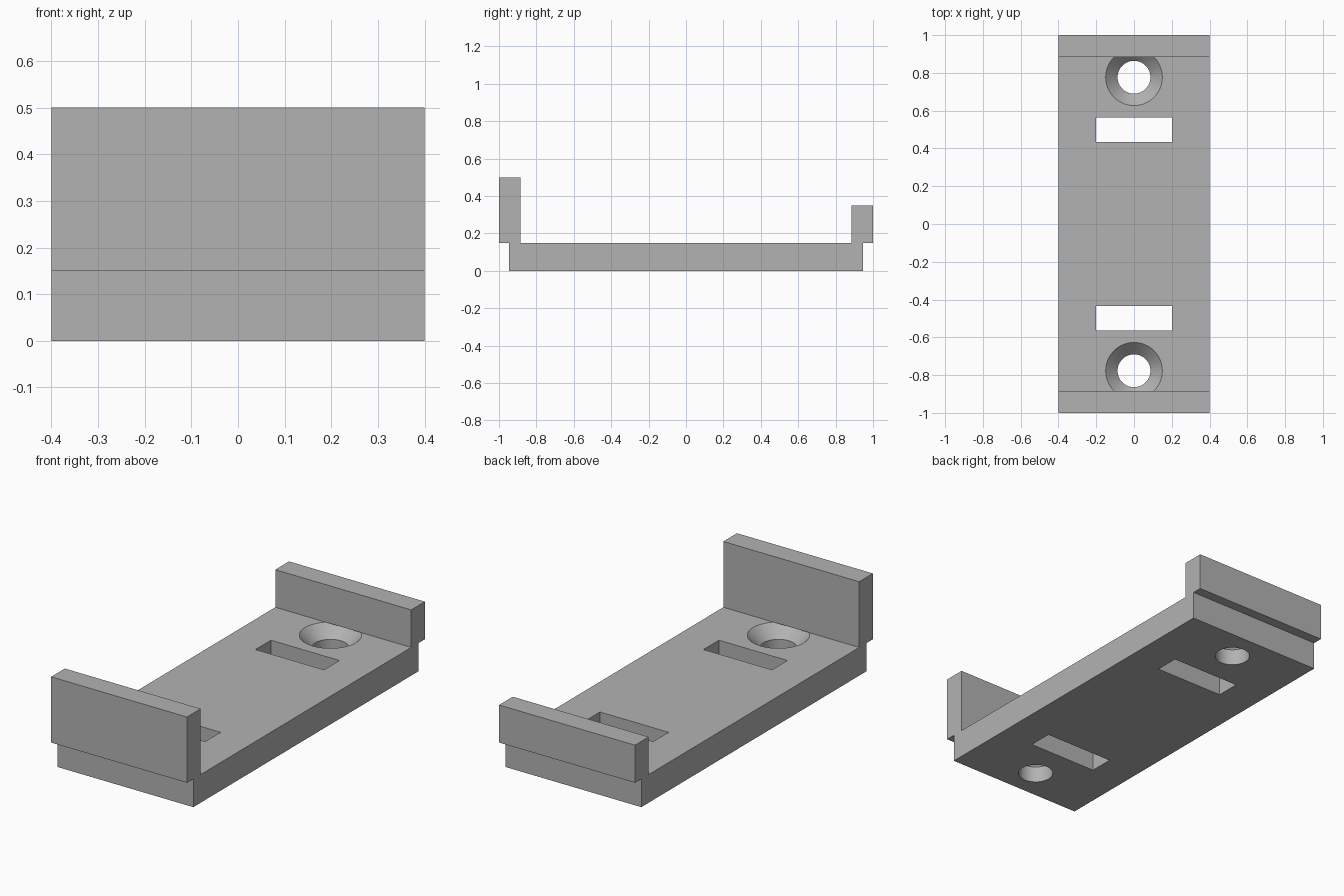
import bpy, bmesh, math
from mathutils import Matrix

cube = bpy.data.objects.get("Cube")
if cube:
    bpy.data.objects.remove(cube, do_unlink=True)

grey = bpy.data.materials.new("plain grey")
grey.use_nodes = True
colour = (0.45, 0.45, 0.45, 1)
grey.diffuse_color = colour
grey.node_tree.nodes["Principled BSDF"].inputs["Base Color"].default_value = colour

BASE_TOP = 0.15
HALF_WIDTH = 0.4


def add_object(name, bm):
    bmesh.ops.recalc_face_normals(bm, faces=bm.faces)
    mesh = bpy.data.meshes.new(name)
    bm.to_mesh(mesh)
    bm.free()
    mesh.materials.append(grey)
    obj = bpy.data.objects.new(name, mesh)
    bpy.context.collection.objects.link(obj)
    return obj


def box(name, half_x, y0, y1, z0, z1):
    bm = bmesh.new()
    place = Matrix.Translation((0, (y0 + y1) / 2, (z0 + z1) / 2))
    size = Matrix.Diagonal((2 * half_x, y1 - y0, z1 - z0, 1))
    bmesh.ops.create_cube(bm, size=1, matrix=place @ size)
    return add_object(name, bm)


def lathe(name, y, profile, sides=64):
    bm = bmesh.new()
    rings = [[bm.verts.new((r * math.cos(math.tau * i / sides),
                            y + r * math.sin(math.tau * i / sides), z))
              for i in range(sides)] for r, z in profile]
    for low, high in zip(rings, rings[1:]):
        for i in range(sides):
            j = (i + 1) % sides
            bm.faces.new((low[i], low[j], high[j], high[i]))
    bm.faces.new(rings[0])
    bm.faces.new(rings[-1])
    return add_object(name, bm)


def combine(target, tool, operation):
    mod = target.modifiers.new(operation.lower(), 'BOOLEAN')
    mod.operation = operation
    mod.solver = 'EXACT'
    mod.object = tool
    bpy.context.view_layer.objects.active = target
    bpy.ops.object.modifier_apply(modifier=mod.name)
    bpy.data.objects.remove(tool, do_unlink=True)


# Base plate
bracket = box("mounting_bracket", HALF_WIDTH, -0.947, 0.947, 0, BASE_TOP)

# Strap slots and countersunk screw holes at both ends
hole = [(0.087, -0.1), (0.087, 0.087), (0.15, BASE_TOP), (0.15, 0.2)]
for side in (-1, 1):
    slot = box("slot_cutter", 0.202, side * 0.5 - 0.065, side * 0.5 + 0.065, -0.1, 0.3)
    combine(bracket, slot, 'DIFFERENCE')
    combine(bracket, lathe("screw_cutter", side * 0.777, hole), 'DIFFERENCE')

# Overhanging end walls, tall at the front and low at the back
for name, y0, y1, top in (("front_wall", -1, -0.885, 0.5), ("back_wall", 0.885, 1, 0.35)):
    combine(bracket, box(name, HALF_WIDTH, y0, y1, BASE_TOP, top), 'UNION')

# Smooth the round holes, keep the edges crisp
bpy.ops.object.select_all(action='DESELECT')
bracket.select_set(True)
bpy.context.view_layer.objects.active = bracket
bpy.ops.object.shade_smooth_by_angle(angle=math.radians(30))
